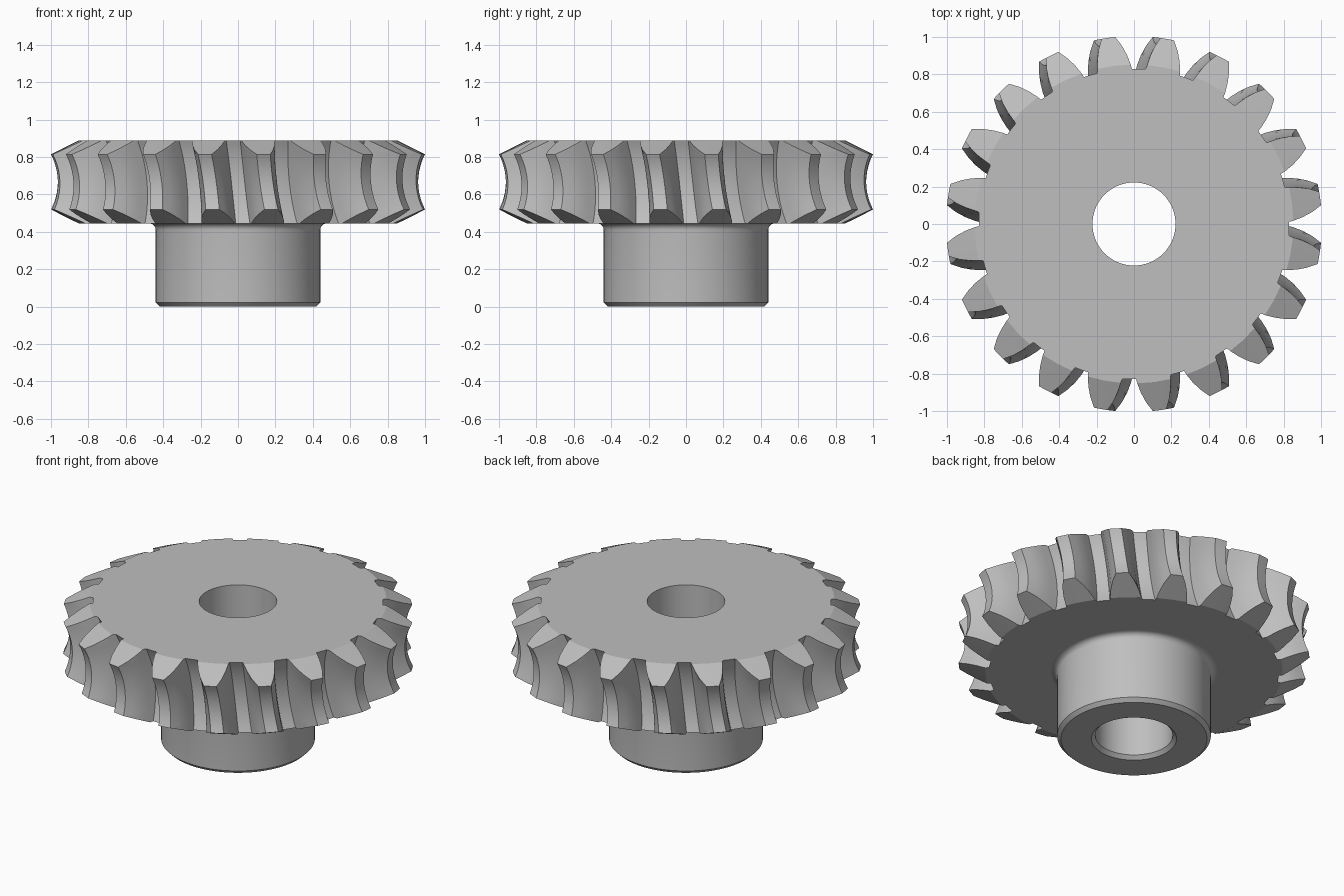
import bpy, bmesh
from math import sin, cos, pi, radians, sqrt

cube = bpy.data.objects.get("Cube")
if cube:
    bpy.data.objects.remove(cube, do_unlink=True)

TEETH = 20
FLANK = 5                    # points along each tooth flank
PER_TOOTH = 2 * FLANK + 2    # plus points on the tip and in the gap
COUNT = TEETH * PER_TOOTH
PITCH = 2 * pi / TEETH
MID_Z, HALF = 0.667, 0.222   # rim mid height and half thickness
AXIS = 1.30                  # distance to the axis of the mating worm
ROOT, PITCH_R, TIP = 0.52, 0.411, 0.33   # distances from that axis
CORNER = 0.1475              # height offset where the rim chamfer starts
FACE_R, BORE, HUB = 0.852, 0.222, 0.44
TWIST = 0.125 / 0.889        # helix turn per unit of height

steel = bpy.data.materials.new("steel grey")
steel.diffuse_color = (0.52, 0.52, 0.52, 1)
steel.use_nodes = True
steel.node_tree.nodes["Principled BSDF"].inputs["Base Color"].default_value = (0.52, 0.52, 0.52, 1)


def throat(rho, dz):
    """Wheel radius of a concave surface around the worm axis."""
    return AXIS - sqrt(rho * rho - dz * dz)


def half_angle(rho):
    """Half thickness of a tooth as an angle."""
    if rho > PITCH_R:
        return radians(4.5 + 1.9 * (rho - PITCH_R) / (ROOT - PITCH_R))
    return radians(2.1 + 2.4 * (rho - TIP) / (PITCH_R - TIP))


def circle(r, z):
    return [(r * cos(a), r * sin(a), z) for a in
            (2 * pi * (i + 0.5) / COUNT for i in range(COUNT))]


def tooth_ring(dz):
    """Outline of the toothed rim at one height."""
    root = throat(ROOT, dz)
    if abs(dz) <= CORNER:
        tip = throat(TIP, dz)
    else:
        corner = throat(TIP, CORNER)
        tip = corner + (FACE_R - corner) * (abs(dz) - CORNER) / (HALF - CORNER)
    side = []
    for i in range(FLANK):
        r = root + (tip - root) * i / (FLANK - 1)
        side.append((r, half_angle(sqrt((AXIS - r) ** 2 + dz * dz))))
    outline = [(root, -PITCH / 2)] + [(r, -a) for r, a in side]
    outline += [(tip, 0)] + [(r, a) for r, a in reversed(side)]
    ring = []
    for k in range(TEETH):
        centre = (k + 0.5) * PITCH - dz * TWIST
        ring += [(r * cos(centre + a), r * sin(centre + a), MID_Z + dz)
                 for r, a in outline]
    return ring


def loft(name, rings):
    """Skin a stack of rings into one shaded part."""
    bm = bmesh.new()
    loops = [[bm.verts.new(p) for p in ring] for ring in rings]
    for a, b in zip(loops, loops[1:]):
        for i in range(COUNT):
            j = (i + 1) % COUNT
            bm.faces.new((a[i], b[i], b[j], a[j]))
    bmesh.ops.recalc_face_normals(bm, faces=bm.faces)
    mesh = bpy.data.meshes.new(name)
    bm.to_mesh(mesh)
    bm.free()
    mesh.materials.append(steel)
    ob = bpy.data.objects.new(name, mesh)
    bpy.context.collection.objects.link(ob)
    bpy.ops.object.select_all(action="DESELECT")
    ob.select_set(True)
    bpy.context.view_layer.objects.active = ob
    bpy.ops.object.shade_smooth_by_angle(angle=radians(22))
    return ob


# Toothed rim: bore, top face, helical throated teeth, bottom face
bottom, top = MID_Z - HALF, MID_Z + HALF
steps = 10
heights = [HALF, (2 * HALF + CORNER) / 3, (HALF + 2 * CORNER) / 3]
heights += [CORNER - 2 * CORNER * i / steps for i in range(steps + 1)]
heights += [-h for h in reversed(heights[:3])]
fillet = 0.035
rim = [circle(BORE, bottom), circle(BORE, top), circle(0.78, top)]
rim += [tooth_ring(h) for h in heights]
rim += [circle(0.78, bottom), circle(HUB + fillet, bottom), circle(BORE, bottom)]
loft("toothed_rim", rim)

# Hub: filleted neck, chamfered foot and bored centre
hub = []
for i in range(7):
    a = i / 6 * pi / 2
    hub.append(circle(HUB + fillet * (1 - sin(a)), bottom - fillet * (1 - cos(a))))
chamfer = 0.022
for r, z in ((HUB, chamfer), (HUB - chamfer, 0), (BORE + chamfer, 0),
             (BORE, chamfer), (BORE, bottom)):
    hub.append(circle(r, z))
loft("hub", hub)
